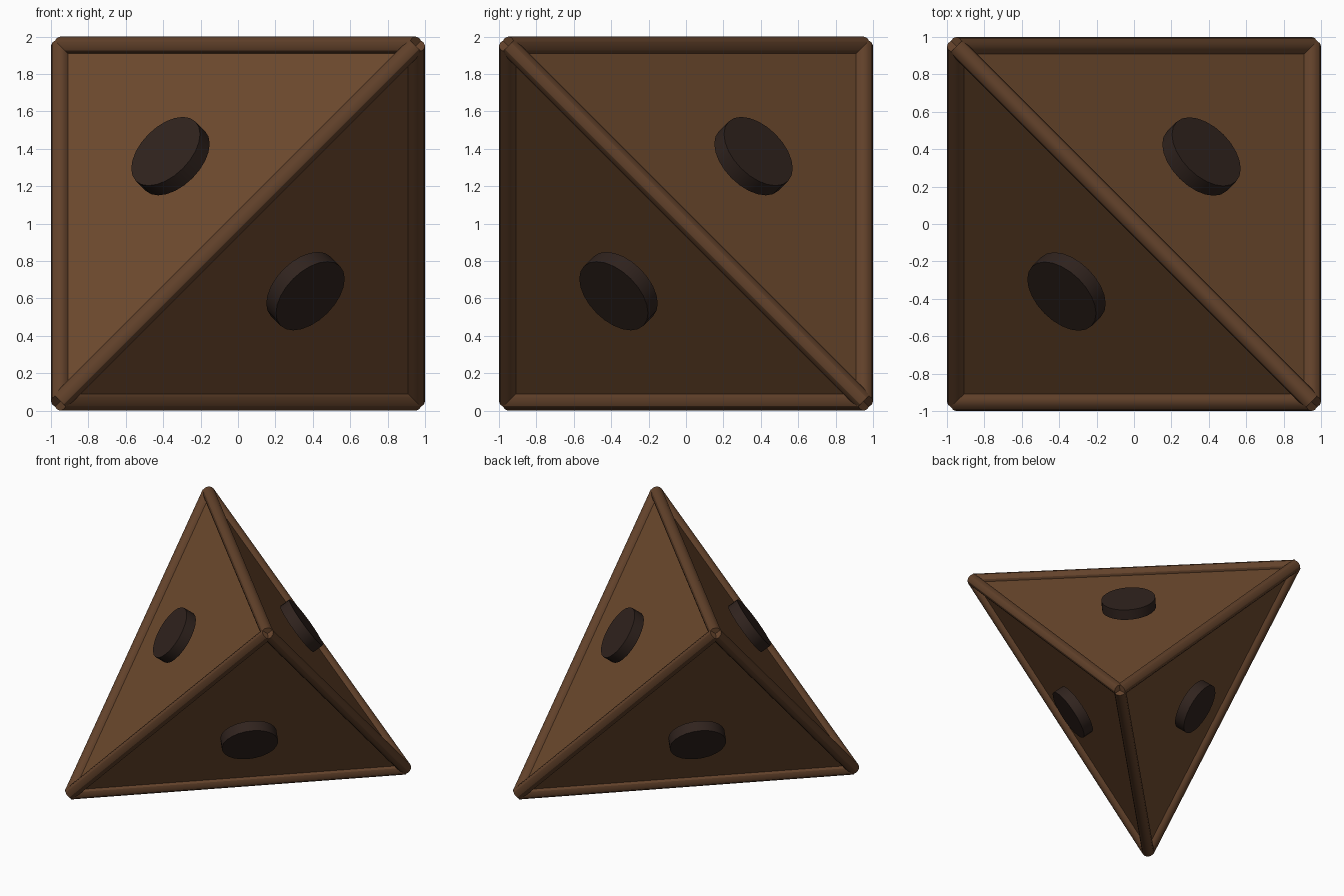
import bpy
from itertools import combinations
from mathutils import Vector

if "Cube" in bpy.data.objects:
    bpy.data.objects.remove(bpy.data.objects["Cube"])

A = 0.95          # half size of the cube the tetrahedron sits in
BAR_R = 0.05
DISC_R, DISC_H, DISC_DIST = 0.225, 0.09, 0.625
CENTRE = Vector((0, 0, 1))


def material(name, rgb):
    m = bpy.data.materials.new(name)
    m.diffuse_color = (*rgb, 1)
    m.use_nodes = True
    m.node_tree.nodes["Principled BSDF"].inputs["Base Color"].default_value = m.diffuse_color
    return m


def rod(name, mid, axis, radius, length, sides, mat):
    """Cylinder centred on mid, pointing along axis."""
    bpy.ops.mesh.primitive_cylinder_add(
        vertices=sides, radius=radius, depth=length, location=mid,
        rotation=axis.to_track_quat('Z', 'Y').to_euler())
    ob = bpy.context.object
    ob.name = name
    ob.data.materials.append(mat)
    bpy.ops.object.shade_smooth_by_angle()
    return ob


body_mat = material("brown_body", (0.16, 0.07, 0.028))
bar_mat = material("brown_edge", (0.125, 0.055, 0.024))
disc_mat = material("dark_disc", (0.03, 0.017, 0.013))

# Tetrahedron body on alternating cube corners
corners = [Vector(c) * A for c in
           ((-1, -1, -1), (1, -1, 1), (1, 1, -1), (-1, 1, 1))]
faces = []
for tri in combinations(range(4), 3):
    a, b, c = (corners[i] for i in tri)
    outward = (b - a).cross(c - a).dot(a + b + c) > 0
    faces.append(tri if outward else tri[::-1])
mesh = bpy.data.meshes.new("body")
mesh.from_pydata([c + CENTRE for c in corners], [], faces)
mesh.materials.append(body_mat)
body = bpy.data.objects.new("body", mesh)
bpy.context.collection.objects.link(body)

# Round bars along the six edges
for i, (a, b) in enumerate(combinations(corners, 2)):
    rod(f"edge_bar_{i + 1}", (a + b) / 2 + CENTRE, b - a,
        BAR_R, (b - a).length, 12, bar_mat)

# Dark disc over the middle of each face
for i, c in enumerate(corners):
    n = -c.normalized()
    rod(f"face_disc_{i + 1}", CENTRE + n * DISC_DIST, n,
        DISC_R, DISC_H, 24, disc_mat)
